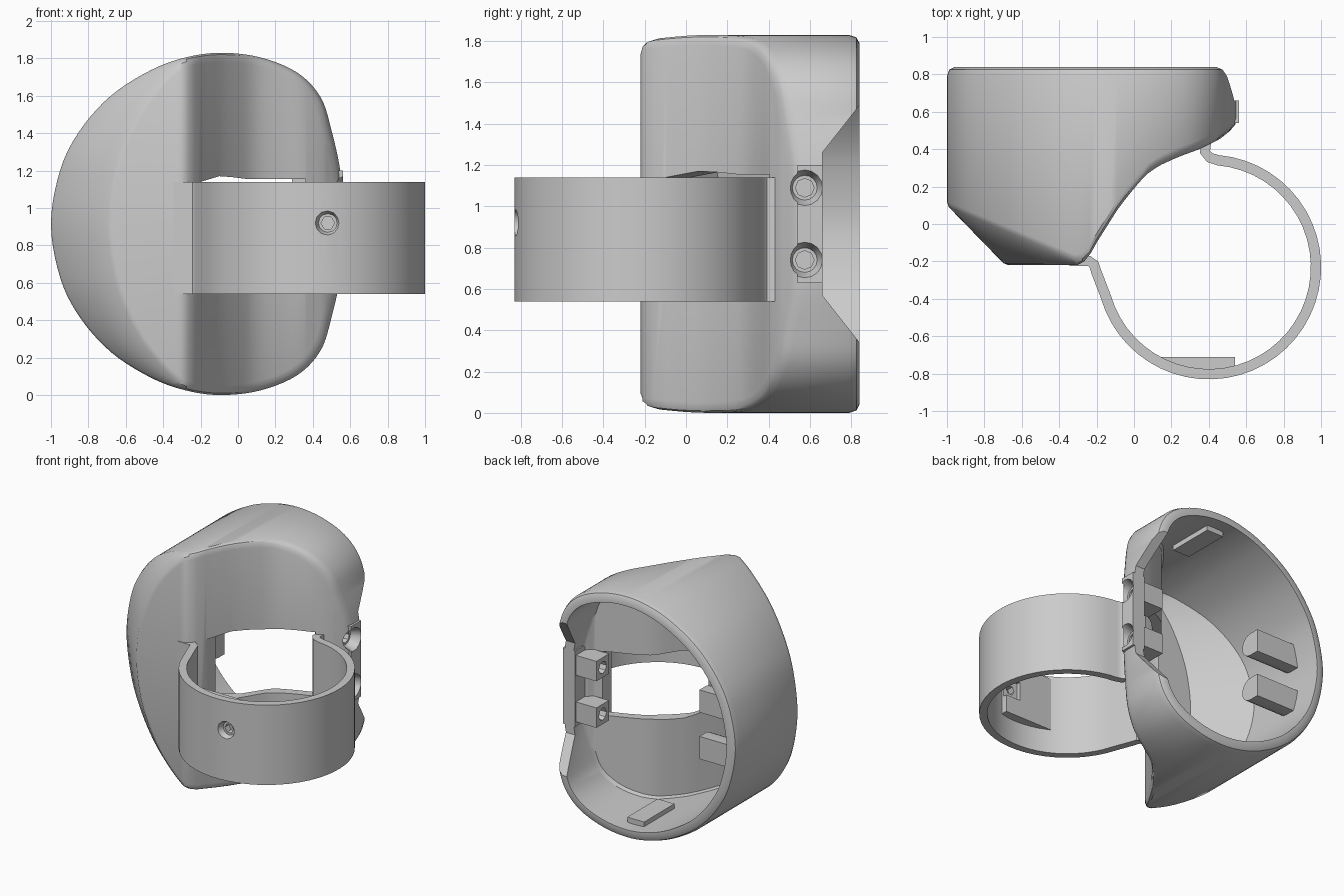
import bpy, bmesh
from math import sin, cos, pi, radians, hypot

if "Cube" in bpy.data.objects:
    bpy.data.objects.remove(bpy.data.objects["Cube"])

ZC = 0.915  # mid height, the model is symmetric about it


def make(name, verts, faces):
    bm = bmesh.new()
    vs = [bm.verts.new(v) for v in verts]
    for f in faces:
        bm.faces.new([vs[i] for i in f])
    bmesh.ops.recalc_face_normals(bm, faces=bm.faces)
    me = bpy.data.meshes.new(name)
    bm.to_mesh(me)
    bm.free()
    ob = bpy.data.objects.new(name, me)
    bpy.context.collection.objects.link(ob)
    return ob


def prism(name, pts, axis, lo, hi, hi_pts=None):
    """Extrude a 2D profile along an axis (optionally tapering to hi_pts)."""
    put = {'x': lambda u, v, w: (w, u, v),
           'y': lambda u, v, w: (u, w, v),
           'z': lambda u, v, w: (u, v, w)}[axis]
    n = len(pts)
    verts = [put(u, v, lo) for u, v in pts] + [put(u, v, hi) for u, v in (hi_pts or pts)]
    faces = [(i, (i + 1) % n, n + (i + 1) % n, n + i) for i in range(n)]
    return make(name, verts, faces + [tuple(range(n)), tuple(range(n, 2 * n))])


def circle(u, v, r, n=16):
    return [(u + r * cos(2 * pi * i / n), v + r * sin(2 * pi * i / n)) for i in range(n)]


def rect(u0, u1, v0, v1):
    return [(u0, v0), (u1, v0), (u1, v1), (u0, v1)]


def cut(targets, cutter):
    cutter.hide_render = True
    for ob in targets:
        m = ob.modifiers.new("cut", 'BOOLEAN')
        m.operation, m.solver, m.object = 'DIFFERENCE', 'EXACT', cutter
        bpy.context.view_layer.objects.active = ob
        bpy.ops.object.modifier_apply(modifier=m.name)
    bpy.data.objects.remove(cutter)


# Housing outline (upper half, x and height above mid), smoothed
CTRL = [(-1, 0), (-.95, .29), (-.845, .5), (-.68, .685), (-.47, .82), (-.28, .89),
        (-.09, .915), (.12, .89), (.315, .81), (.44, .68), (.5, .5), (.55, .26), (.56, 0)]


def spline(pts, steps):
    p = [(pts[1][0], -pts[1][1])] + pts + [(pts[-2][0], -pts[-2][1])]
    out = []
    for k in range(1, len(p) - 2):
        for s in range(steps):
            t = s / steps
            out.append(tuple(.5 * (2 * b + (c - a) * t + (2 * a - 5 * b + 4 * c - d) * t * t
                                   + (3 * b - a - 3 * c + d) * t ** 3)
                             for a, b, c, d in zip(p[k - 1], p[k], p[k + 1], p[k + 2])))
    return out + [pts[-1]]


half = spline(CTRL, 5)
H = len(half) - 1
P = half + [(x, -z) for x, z in half[H - 1:0:-1]]
N = len(P)
W = [max(0, (-.3 - x) / .7) for x, z in P]            # strength of the left chamfer
Q = [(x + .28 * w, z * (1 - .1 * w)) for (x, z), w in zip(P, W)]


def inset(ring, d):
    out = []
    for i, (x, z) in enumerate(ring):
        a, b = ring[i - 1], ring[(i + 1) % N]
        tx, tz = b[0] - a[0], b[1] - a[1]
        l = hypot(tx, tz)
        out.append((x + d * tz / l, z - d * tx / l))
    return out


# Front surface: flat at left, scooped hollow toward the right
G = [(-.3, -.22), (-.25, -.19), (-.2, -.1), (-.08, .09), (0, .19), (.06, .26), (.13, .31),
     (.24, .36), (.35, .40), (.46, .455), (.56, .535)]


def front(x):
    if x <= G[0][0]:
        return G[0][1]
    for (a, ya), (b, yb) in zip(G, G[1:]):
        if x <= b:
            return ya + (yb - ya) * (x - a) / (b - a)
    return G[-1][1]


def front_in(x):
    return max(-.15, front(x + .045) + .05)


def level(ring, y):
    return [(x, y, z + ZC) for x, z in ring]


def follow(ring, f, dy, chamfer=0.0):
    return [(x, f(x) + dy + chamfer * w, z + ZC) for (x, z), w in zip(ring, W)]


# Hollow housing: front skin, side wall, rim, inner wall, inner front
rings = [follow(inset(Q, .05), front, 0),
         follow(inset(Q, .022), front, .01),
         follow(inset(P, .01), front, .02, .29),
         follow(P, front, .05, .29),
         level(P, .79), level(inset(P, .012), .825), level(inset(P, .04), .84),
         level(inset(P, .075), .84),
         follow(inset(P, .075), front_in, .02, .3),
         follow(inset(Q, .09), front_in, 0)]
verts = [v for r in rings for v in r]
faces = []
for k in range(len(rings) - 1):
    for i in range(N):
        j = (i + 1) % N
        faces.append((k * N + i, k * N + j, (k + 1) * N + j, (k + 1) * N + i))
for base in (0, (len(rings) - 1) * N):
    for i in range(H):
        a = [i, i + 1, (N - i - 1) % N, (N - i) % N]
        faces.append(tuple(base + q for q in dict.fromkeys(a)))
housing = make("housing", verts, faces)

# Window behind the strap, and the notch in the right wall
up = [(.36, .24), (.05, .24), (-.03, .25), (-.1, .255), (-.2, .225)]
cut([housing], prism("window_cut", [(x, ZC + z) for x, z in up]
                     + [(x, ZC - z) for x, z in reversed(up)], 'y', -.6, .62))
cut([housing], prism("notch_cut", [(.66, ZC - .345), (.9, ZC - .65),
                                   (.9, ZC + .65), (.66, ZC + .345)], 'x', .3, .8))

# Screw plate, bosses and opposite posts
plate = prism("screw_plate", rect(.54, .66, .63, 1.2), 'x', .46, .562)
bosses, posts = [], []
for z in (.74, 1.09):
    bosses.append(prism("screw_boss", rect(.5, .65, z - .075, z + .075), 'x', .29, .5))
    prof = [(.64, z + .085), (.64, z - .085)]
    prof += [(.565 - .085 * sin(pi * i / 10), z - .085 * cos(pi * i / 10)) for i in range(11)]
    posts.append(prism("inner_post", prof, 'x', -.95, -.56))
for z in (.74, 1.09):
    cut([housing, plate] + bosses,
        prism("sink_cut", circle(.575, z, .06), 'x', .49, .60, circle(.575, z, .10)))
    cut([housing, plate] + bosses, prism("bore_cut", circle(.575, z, .045, 8), 'x', .2, .7))

# Low ribs on the inner top and bottom
for s in (-1, 1):
    a, b = sorted((ZC + s * .80, ZC + s * .87))
    prism("inner_rib", rect(-.17, -.03, a, b), 'y', .38, .74)

# Strap loop with turned ends
CX, CY, R, T = .4, -.23, .573, .0275
path = [(-.345, -.197), (-.24, -.197), (-.215, -.215), (-.2, -.26)]
path += [(CX + R * cos(radians(a)), CY + R * sin(radians(a)))
         for a in [196 + 249 * i / 36 for i in range(37)]]
path += [(.405, .355), (.38, .385), (.385, .44)]
sides = ([], [])
for i, (x, y) in enumerate(path):
    a, b = path[max(i - 1, 0)], path[min(i + 1, len(path) - 1)]
    tx, ty = b[0] - a[0], b[1] - a[1]
    l = hypot(tx, ty)
    for s, out in zip((1, -1), sides):
        out.append((x - s * T * ty / l, y + s * T * tx / l))
strap = prism("strap", sides[0] + sides[1][::-1], 'z', .54, 1.14)
pad = prism("strap_pad", [(.14, -.71), (.54, -.71), (.54, -.79), (.4, -.80),
                          (.25, -.78), (.16, -.74)], 'z', .72, 1.12)
cut([pad], prism("nut_cut", rect(.42, .54, .85, .99), 'y', -.74, -.6))
cut([strap, pad], prism("strap_sink", circle(.48, .92, .08, 12), 'y', -.86, -.79,
                        circle(.48, .92, .05, 12)))
cut([strap, pad], prism("strap_bore", circle(.48, .92, .036, 6), 'y', -.9, -.6))

# Smooth shading with crisp edges
for ob in bpy.context.scene.objects:
    ob.select_set(True)
    bpy.context.view_layer.objects.active = ob
bpy.ops.object.shade_smooth_by_angle(angle=radians(30))
